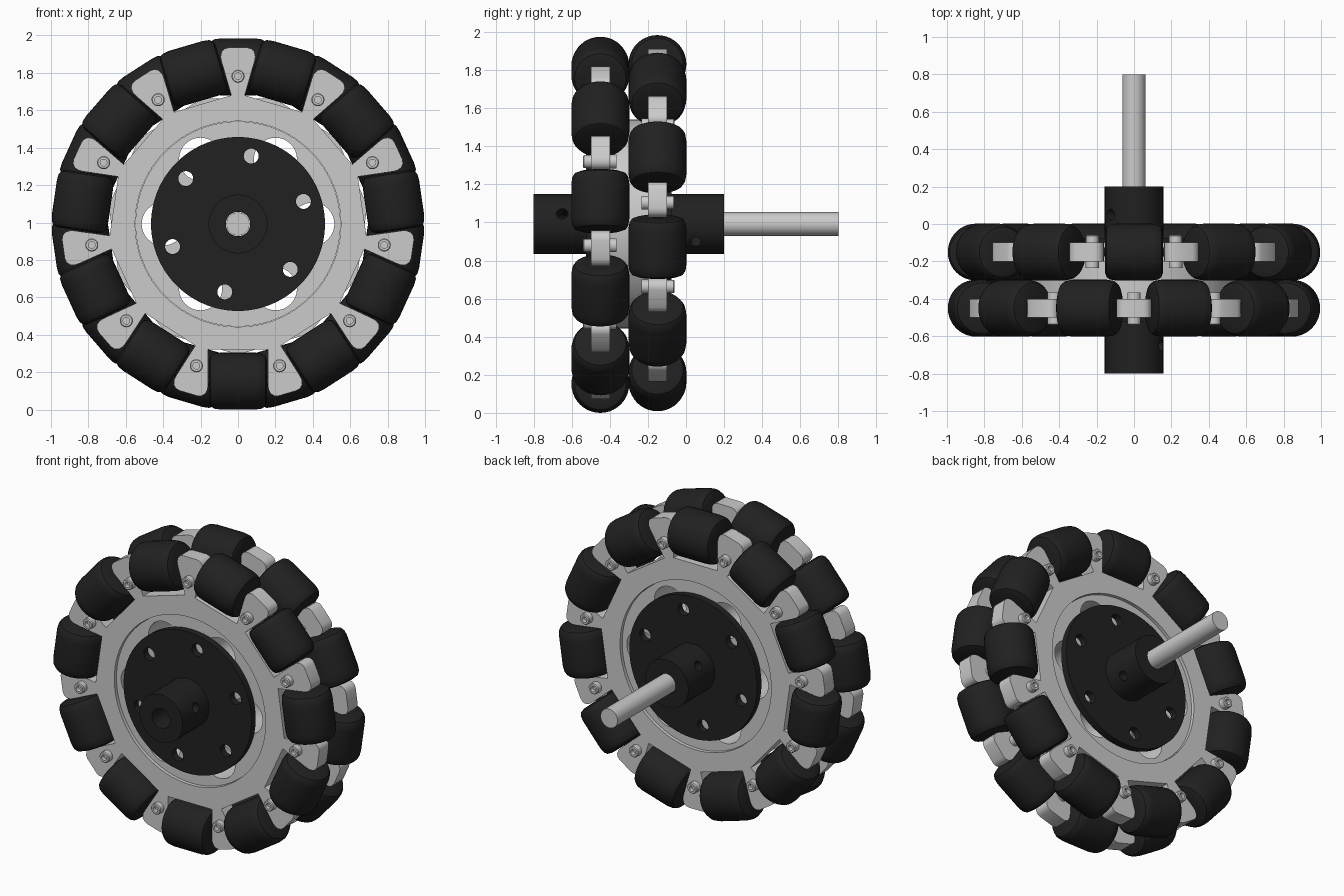
import bpy, bmesh
from math import pi, cos, sin, radians
from mathutils import Matrix, Vector

if "Cube" in bpy.data.objects:
    bpy.data.objects.remove(bpy.data.objects["Cube"])

N = 11                      # rollers per row
ZC, YC = 0.992, -0.3        # wheel centre height, mid plane between rows
RX = Matrix.Rotation(pi / 2, 4, 'X')

black = bpy.data.materials.new("black_rubber")
black.diffuse_color = (0.015, 0.015, 0.015, 1)
black.use_nodes = True
black.node_tree.nodes["Principled BSDF"].inputs["Base Color"].default_value = black.diffuse_color


def turn(deg):
    """Rotation in the wheel plane, x towards z."""
    return Matrix.Rotation(-radians(deg), 4, 'Y')


def add(name, mesh, matrix, mat=None):
    ob = bpy.data.objects.new(name, mesh)
    bpy.context.collection.objects.link(ob)
    ob.matrix_world = matrix
    if mat and not mesh.materials:
        mesh.materials.append(mat)
    return ob


def lathe(name, profile, steps):
    """Revolve (radius, height) points about z."""
    bm = bmesh.new()
    vs = [bm.verts.new((r, 0, h)) for r, h in profile]
    es = [bm.edges.new(p) for p in zip(vs, vs[1:])]
    bmesh.ops.spin(bm, geom=vs + es, cent=(0, 0, 0), axis=(0, 0, 1),
                   angle=2 * pi, steps=steps)
    bmesh.ops.remove_doubles(bm, verts=bm.verts, dist=1e-4)
    bmesh.ops.recalc_face_normals(bm, faces=bm.faces)
    me = bpy.data.meshes.new(name)
    bm.to_mesh(me)
    bm.free()
    return me


def circle(r, n=64, dist=0.0, deg=0.0):
    a = radians(deg)
    return [(dist * cos(a) + r * cos(2 * pi * i / n),
             dist * sin(a) + r * sin(2 * pi * i / n)) for i in range(n)]


def plate(name, loops, y0, y1, matrix, mat=None):
    """Flat part in the wheel plane: outline plus hole loops, from y0 to y1."""
    cu = bpy.data.curves.new(name, 'CURVE')
    cu.dimensions, cu.fill_mode, cu.extrude = '2D', 'BOTH', (y1 - y0) / 2
    for pts in loops:
        sp = cu.splines.new('POLY')
        sp.points.add(len(pts) - 1)
        for p, (x, y) in zip(sp.points, pts):
            p.co = (x, y, 0, 1)
        sp.use_cyclic_u = True
    tmp = bpy.data.objects.new(name + "_curve", cu)
    bpy.context.collection.objects.link(tmp)
    dg = bpy.context.evaluated_depsgraph_get()
    me = bpy.data.meshes.new_from_object(tmp.evaluated_get(dg))
    bpy.data.objects.remove(tmp)
    bm = bmesh.new()
    bm.from_mesh(me)
    bmesh.ops.remove_doubles(bm, verts=bm.verts, dist=1e-5)
    bmesh.ops.recalc_face_normals(bm, faces=bm.faces)
    bm.to_mesh(me)
    bm.free()
    return add(name, me, matrix @ Matrix.Translation((0, (y0 + y1) / 2, 0)) @ RX, mat)


# Spoked rim outline: the straight runs between spokes are the roller pockets
half = [(0.036, 0.688), (0.089, 0.872), (0.093, 0.895), (0.088, 0.92),
        (0.072, 0.937), (0.05, 0.943)]
spoke = half + [(-t, r) for t, r in reversed(half)]
rim = []
for k in range(N):
    a = radians(90 + 360 / N * k)
    rim += [(r * cos(a) + t * sin(a), r * sin(a) - t * cos(a)) for t, r in spoke]

roller_mesh = lathe("roller", [(0, -0.165), (0.025, -0.165), (0.025, -0.155),
                    (0.11, -0.155), (0.135, -0.146), (0.147, -0.128), (0.152, -0.095),
                    (0.152, 0.095), (0.147, 0.128), (0.135, 0.146), (0.11, 0.155),
                    (0.025, 0.155), (0.025, 0.165), (0, 0.165)], 40)
bolt_mesh = lathe("bolt", [(0, 0.065), (0.018, 0.065), (0.018, 0.09), (0.03, 0.09),
                  (0.035, 0.085), (0.035, 0.05), (0.02, 0.05), (0.02, -0.05),
                  (0.036, -0.05), (0.036, -0.085), (0, -0.085)], 24)
drill_mesh = lathe("drill", [(0, 0), (0.03, 0), (0.03, 0.3), (0, 0.3)], 20)

mid = Matrix.Translation((0, YC, ZC))
# Each row: flip about x so the rear rollers sit between the front ones
for side, flip, hole_deg, drill_degs in (("front", 0, 19, [20]),
                                         ("rear", pi, -19, [37, 217])):
    M = mid @ Matrix.Rotation(flip, 4, 'X')
    plate(side + "_rim", [rim, circle(0.55, 96)], -0.20, -0.10, M)
    for k in range(N):
        step = 360 / N * k
        add(side + "_roller", roller_mesh,
            M @ turn(step - 90) @ Matrix.Translation((0.84, -0.15, 0)), black)
        add(side + "_bolt", bolt_mesh,
            M @ turn(step + 90) @ Matrix.Translation((0.79, -0.15, 0)) @ RX)

    # Mounting flange and collar with set screw holes
    plate(side + "_flange", [circle(0.465, 96), circle(0.065, 32)] +
          [circle(0.04, 24, 0.37, hole_deg + 60 * i) for i in range(6)],
          -0.225, -0.18, M, black)
    collar = plate(side + "_collar", [circle(0.157), circle(0.065, 32)],
                   -0.5, -0.224, M, black)
    for d in drill_degs:
        cutter = add(side + "_drill", drill_mesh, M @ turn(d) @
                     Matrix.Translation((0, -0.35, 0)) @ Matrix.Rotation(pi / 2, 4, 'Y'))
        bpy.context.view_layer.update()
        mod = collar.modifiers.new("set_screw_hole", 'BOOLEAN')
        mod.operation, mod.solver, mod.object = 'DIFFERENCE', 'EXACT', cutter
        with bpy.context.temp_override(object=collar, active_object=collar):
            bpy.ops.object.modifier_apply(modifier=mod.name)
        bpy.data.objects.remove(cutter)

# Central drum joining both rims, with six lightening holes
plate("centre_drum", [circle(0.548, 96), circle(0.065, 32)] +
      [circle(0.115, 40, 0.4, 60 * i) for i in range(6)], -0.18, 0.18, mid)

# Shaft
add("shaft", lathe("shaft", [(0, -0.55), (0.062, -0.55), (0.062, 0.55), (0, 0.55)], 32),
    Matrix.Translation((0, 0.25, ZC)) @ RX)

# Smooth curved surfaces, keep hard edges
bpy.context.view_layer.update()
for ob in bpy.context.scene.objects:
    ob.select_set(True)
    bpy.context.view_layer.objects.active = ob
bpy.ops.object.shade_smooth_by_angle(angle=radians(32))
